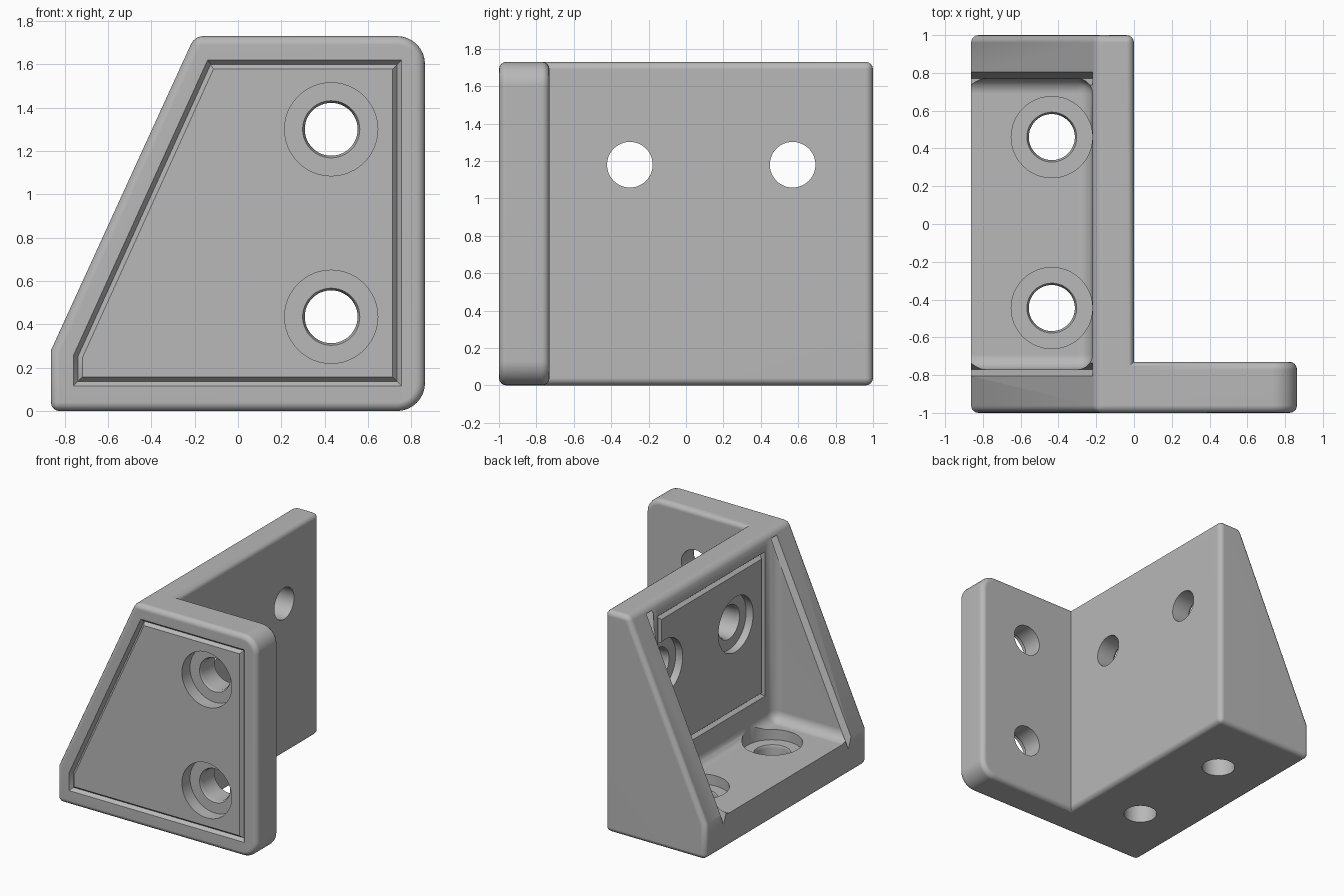
import bpy, bmesh, math
from mathutils import Vector

if "Cube" in bpy.data.objects:
    bpy.data.objects.remove(bpy.data.objects["Cube"], do_unlink=True)

# Main dimensions
W, H, D = 0.863, 1.73, 1.0        # half width, height, half depth
FLANGE_Y = -0.73                  # back of the side flange
WALL_X, FLOOR_Z, GUSSET_Y = -0.22, 0.26, 0.77
LOW, HIGH = Vector((-W, 0, 0.28)), Vector((-0.2, 0, H))   # ends of the slope

grey = bpy.data.materials.new("plain_grey")
grey.use_nodes = True
colour = (0.48, 0.48, 0.48, 1)
grey.diffuse_color = colour
grey.node_tree.nodes["Principled BSDF"].inputs["Base Color"].default_value = colour


def finish(bm, name):
    bmesh.ops.recalc_face_normals(bm, faces=bm.faces)
    mesh = bpy.data.meshes.new(name)
    bm.to_mesh(mesh)
    bm.free()
    mesh.materials.append(grey)
    obj = bpy.data.objects.new(name, mesh)
    bpy.context.collection.objects.link(obj)
    return obj


def bevel(bm, edges, size, segments):
    bmesh.ops.bevel(bm, geom=edges, offset=size, offset_type='OFFSET', segments=segments,
                    profile=0.5, affect='EDGES', clamp_overlap=True)


def loft(rings, name, closed=False):
    """Skin a list of equal rings, capped at the ends or closed on itself."""
    bm = bmesh.new()
    loops = [[bm.verts.new(p) for p in ring] for ring in rings]
    pairs = list(zip(loops, loops[1:]))
    if closed:
        pairs.append((loops[-1], loops[0]))
    else:
        bm.faces.new(loops[0])
        bm.faces.new(loops[-1])
    for a, b in pairs:
        for i in range(len(a)):
            j = (i + 1) % len(a)
            bm.faces.new((a[i], a[j], b[j], b[i]))
    return finish(bm, name)


# Bracket body: sloped profile with a flange on one side
bm = bmesh.new()
slope_side = [(-W, 0), (-W, LOW.z), (HIGH.x, H)]
front = [bm.verts.new((x, -D, z)) for x, z in slope_side + [(W, H), (W, 0)]]
back = [bm.verts.new((x, D, z)) for x, z in slope_side + [(0, H), (0, 0)]]
inner = [bm.verts.new((x, FLANGE_Y, z)) for x, z in [(0, H), (0, 0), (W, 0), (W, H)]]
for face in (front, back, inner,
             [front[0], front[1], back[1], back[0]],
             [front[1], front[2], back[2], back[1]],
             [front[2], front[3], inner[3], inner[0], back[3], back[2]],
             [front[0], front[4], inner[2], inner[1], back[4], back[0]],
             [front[3], front[4], inner[2], inner[3]],
             [back[3], back[4], inner[1], inner[0]]):
    bm.faces.new(face)
bmesh.ops.recalc_face_normals(bm, faces=bm.faces)
corners = [e for e in bm.edges
           if all(v.co.x > W - 0.01 for v in e.verts) and e.verts[0].co.z == e.verts[1].co.z]
bevel(bm, corners, 0.13, 8)
bmesh.ops.recalc_face_normals(bm, faces=bm.faces)
bevel(bm, [e for e in bm.edges if e.calc_face_angle_signed() > 0.6], 0.04, 4)
bracket = finish(bm, "corner_bracket")


def cut(cutter):
    cutter.hide_render = True
    mod = bracket.modifiers.new("cut", 'BOOLEAN')
    mod.operation, mod.solver, mod.object = 'DIFFERENCE', 'EXACT', cutter
    bpy.context.view_layer.objects.active = bracket
    bpy.ops.object.modifier_apply(modifier=mod.name)
    bpy.data.objects.remove(cutter, do_unlink=True)


# Open cavity between the gussets, with filleted inner corners
bm = bmesh.new()
bmesh.ops.create_cube(bm, size=1)
for v in bm.verts:
    v.co = (WALL_X if v.co.x > 0 else -1.3, math.copysign(GUSSET_Y, v.co.y),
            2.3 if v.co.z > 0 else FLOOR_Z)
bevel(bm, bm.edges[:], 0.08, 5)
cut(finish(bm, "cavity_cutter"))

# Softened inner edges of both gussets
along = (HIGH - LOW).normalized()
normal = Vector((-along.z, 0, along.x))
c = 0.035
for side in (-1, 1):
    rings = []
    for point in (LOW - along * 0.2, HIGH - along * 0.05):
        mid = point + Vector((0, side * GUSSET_Y, 0))
        rings.append([mid + Vector((0, c, 0)), mid + normal * c,
                      mid - Vector((0, c, 0)), mid - normal * c])
    cut(loft(rings, "gusset_edge_cutter"))


# Surface frames: u and v across the surface, h out of it
def on_front(u, v, h):
    return Vector((u, -D - h, v))


def on_wall(u, v, h):
    return Vector((WALL_X - h, u, v))


def on_floor(u, v, h):
    return Vector((u, v, FLOOR_Z + h))


def counterbore(frame, u, v, depth, rise):
    """Screw hole with a wide flat seat."""
    profile = [(0.122, -0.45), (0.122, -depth - 0.02), (0.132, -depth),
               (0.215, -depth), (0.215, rise)]
    turns = [math.tau * i / 48 for i in range(48)]
    cut(loft([[frame(u + r * math.cos(a), v + r * math.sin(a), h) for a in turns]
              for r, h in profile], "screw_hole_cutter"))


for z in (0.435, 1.3):
    counterbore(on_front, 0.43, z, 0.1, 0.05)
for y in (-0.3, 0.57):
    counterbore(on_wall, y, 1.18, 0.06, 0.05)
for y in (-0.445, 0.46):
    counterbore(on_floor, -0.435, y, 0.08, 0.12)


def inset(points, t):
    """Offset a clockwise outline inwards with mitred corners."""
    result = []
    for i, p in enumerate(points):
        a = (p - points[i - 1]).normalized()
        b = (points[(i + 1) % len(points)] - p).normalized()
        n1, n2 = Vector((a.y, -a.x)), Vector((b.y, -b.x))
        result.append(p + (n1 + n2) * (t / (1 + n1.dot(n2))))
    return result


def groove(frame, outline):
    """V-shaped border groove."""
    points = [Vector(p) for p in outline]
    section = [(0, 0), (0.021, -0.025), (0.042, 0), (0.021, 0.025)]
    cut(loft([[frame(p.x, p.y, h) for p in inset(points, t)] for t, h in section],
             "groove_cutter", closed=True))


groove(on_front, [(-0.76, 0.115), (-0.76, 0.255), (-0.14, 1.62), (0.755, 1.62), (0.755, 0.115)])
groove(on_wall, [(-0.66, 0.48), (-0.66, 1.61), (0.66, 1.61), (0.66, 0.48)])

# Smooth the rounded edges and keep the flats flat
bpy.ops.object.select_all(action='DESELECT')
bracket.select_set(True)
bpy.context.view_layer.objects.active = bracket
bpy.ops.object.shade_smooth_by_angle(angle=math.radians(32))
weighted = bracket.modifiers.new("flat_normals", 'WEIGHTED_NORMAL')
weighted.keep_sharp = True
